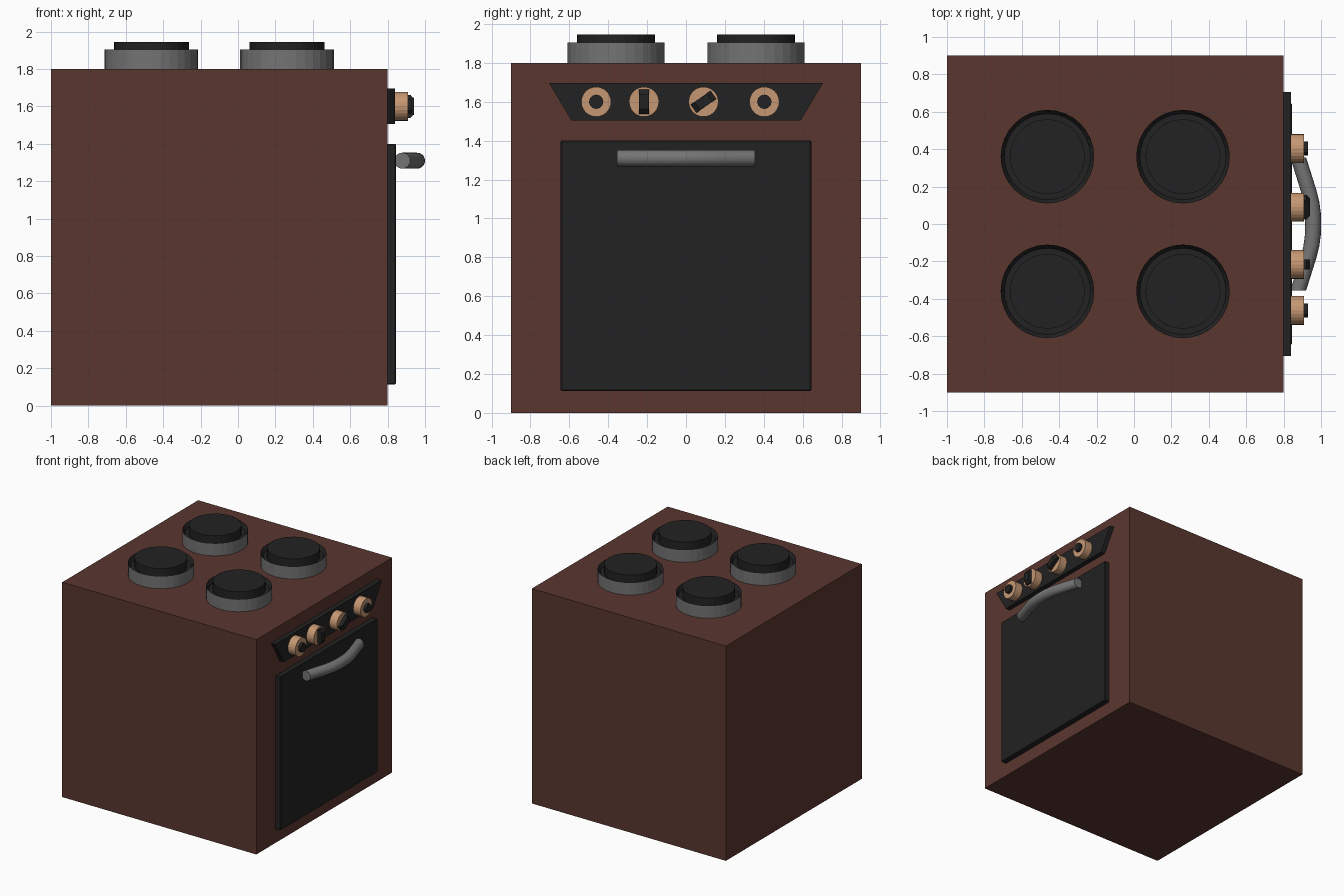
import bpy, bmesh, math
from mathutils import Matrix, Vector

if "Cube" in bpy.data.objects:
    bpy.data.objects.remove(bpy.data.objects["Cube"])


def material(name, rgb):
    m = bpy.data.materials.new(name)
    m.diffuse_color = (*rgb, 1)
    m.use_nodes = True
    m.node_tree.nodes["Principled BSDF"].inputs["Base Color"].default_value = m.diffuse_color
    return m


BROWN = material("brown enamel", (0.102, 0.037, 0.028))
DARK = material("black", (0.0160, 0.0160, 0.0160))
GREY = material("grey metal", (0.175, 0.175, 0.175))
TAN = material("tan knob", (0.56, 0.31, 0.17))


def finish(name, bm, *mats):
    bmesh.ops.recalc_face_normals(bm, faces=bm.faces)
    me = bpy.data.meshes.new(name)
    bm.to_mesh(me)
    bm.free()
    for m in mats:
        me.materials.append(m)
    ob = bpy.data.objects.new(name, me)
    bpy.context.collection.objects.link(ob)
    return ob


def skin(bm, rings, mats=None):
    """Join rings of points into a closed, capped skin."""
    vs = [[bm.verts.new(p) for p in r] for r in rings]
    n = len(vs[0])
    for i in range(len(vs) - 1):
        for j in range(n):
            k = (j + 1) % n
            f = bm.faces.new((vs[i][j], vs[i][k], vs[i + 1][k], vs[i + 1][j]))
            f.material_index = mats[i] if mats else 0
    bm.faces.new(vs[0][::-1]).material_index = mats[0] if mats else 0
    bm.faces.new(vs[-1]).material_index = mats[-1] if mats else 0


def circle(r, n):
    return [(r * math.cos(2 * math.pi * i / n), r * math.sin(2 * math.pi * i / n)) for i in range(n)]


def box(name, lo, hi, mat, bevel=0):
    lo, hi = Vector(lo), Vector(hi)
    bm = bmesh.new()
    bmesh.ops.create_cube(bm, size=1, matrix=Matrix.Translation((lo + hi) / 2) @ Matrix.Diagonal((*(hi - lo), 1)))
    if bevel:
        bmesh.ops.bevel(bm, geom=bm.edges[:], offset=bevel, segments=1, affect='EDGES')
    return finish(name, bm, mat)


# Cabinet and oven door
box("cabinet", (-1, -0.9, 0), (0.8, 0.9, 1.8), BROWN)
box("oven_door", (0.79, -0.645, 0.113), (0.845, 0.645, 1.4), DARK, 0.006)

# Burners: grey wall, dark recess with a raised plate
for cx in (-0.463, 0.262):
    for cy in (-0.36, 0.36):
        prof = [(0.25, 1.8), (0.25, 1.905), (0.23, 1.872), (0.2, 1.872), (0.2, 1.945)]
        bm = bmesh.new()
        skin(bm, [[(cx + x, cy + y, z) for x, y in circle(r, 32)] for r, z in prof], [0, 1, 1, 1])
        finish("burner", bm, GREY, DARK)

# Trapezoid control panel
trap = [(-0.59, 1.505), (0.59, 1.505), (0.705, 1.697), (-0.705, 1.697)]
bm = bmesh.new()
skin(bm, [[(x, y, z) for y, z in trap] for x in (0.79, 0.84)])
finish("control_panel", bm, DARK)

# Knobs: two with round buttons, two with turning grips
for y0, grip in ((-0.462, None), (-0.216, 0), (0.09, 55), (0.403, None)):
    bm = bmesh.new()
    skin(bm, [[(x, y0 + a, 1.6 + b) for a, b in circle(0.077, 24)] for x in (0.835, 0.908)])
    finish("knob", bm, TAN)
    bm = bmesh.new()
    if grip is None:
        skin(bm, [[(x, y0 + a, 1.6 + b) for a, b in circle(0.037, 12)] for x in (0.9, 0.93)])
    else:
        t = math.radians(grip)
        rings = []
        for x, h in ((0.9, 0.062), (0.922, 0.062), (0.942, 0.038)):
            pts = [(-0.026, -h), (0.026, -h), (0.026, h), (-0.026, h)]
            rings.append([(x, y0 + a * math.cos(t) + b * math.sin(t),
                           1.6 - a * math.sin(t) + b * math.cos(t)) for a, b in pts])
        skin(bm, rings)
    finish("knob_grip", bm, DARK)

# Bowed door handle with ends cut square
half = [(0.355, 0.878), (0.26, 0.908), (0.18, 0.933), (0.12, 0.948), (0.06, 0.956)]
path = [(-y, x) for y, x in half] + [(0, 0.9575)] + half[::-1]
bm = bmesh.new()
skin(bm, [[(x + a, y, 1.31 + b) for a, b in circle(0.0425, 20)] for y, x in path])
handle = finish("door_handle", bm, GREY)
bpy.context.view_layer.objects.active = handle
handle.select_set(True)
bpy.ops.object.shade_smooth_by_angle(angle=math.radians(30))
